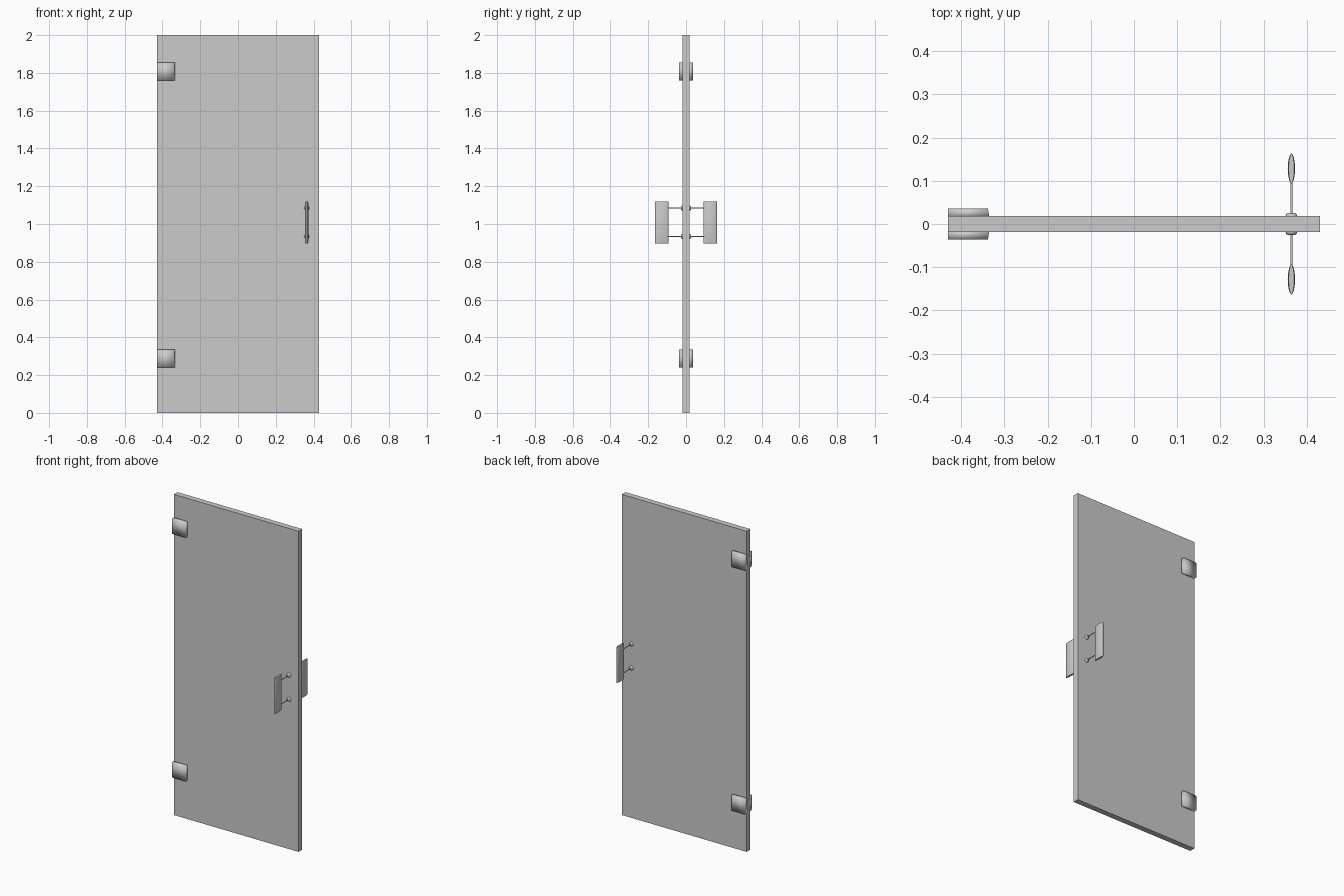
import bpy, bmesh, math

if "Cube" in bpy.data.objects:
    bpy.data.objects.remove(bpy.data.objects["Cube"])

PANEL_HALF = 0.018   # half thickness of the door leaf
HANDLE_X = 0.364


def make(name, bm, smooth=None):
    bmesh.ops.recalc_face_normals(bm, faces=bm.faces)
    me = bpy.data.meshes.new(name)
    bm.to_mesh(me)
    bm.free()
    ob = bpy.data.objects.new(name, me)
    bpy.context.collection.objects.link(ob)
    if smooth is not None:
        bpy.ops.object.select_all(action='DESELECT')
        ob.select_set(True)
        bpy.context.view_layer.objects.active = ob
        if smooth >= 180:
            bpy.ops.object.shade_smooth()
        else:
            bpy.ops.object.shade_smooth_by_angle(angle=math.radians(smooth))
    return ob


def loft(name, rings, smooth=None):
    """Skin a list of equal-length point rings and cap both ends."""
    bm = bmesh.new()
    vs = [[bm.verts.new(p) for p in r] for r in rings]
    n = len(rings[0])
    for a, b in zip(vs, vs[1:]):
        for i in range(n):
            j = (i + 1) % n
            bm.faces.new((a[i], a[j], b[j], b[i]))
    bm.faces.new(vs[0])
    bm.faces.new(vs[-1])
    return make(name, bm, smooth)


def rect(x0, x1, z0, z1, y):
    return [(x0, y, z0), (x1, y, z0), (x1, y, z1), (x0, y, z1)]


def circle(x, y, z, r, n=16):
    return [(x + r * math.cos(2 * math.pi * i / n), y,
             z + r * math.sin(2 * math.pi * i / n)) for i in range(n)]


# Door leaf
loft("door_panel", [rect(-0.43, 0.43, 0, 2, y) for y in (-PANEL_HALF, PANEL_HALF)])

for s, side in ((-1, "front"), (1, "back")):
    # Hinge plates, slightly tapered on the free edge
    for zc, level in ((0.288, "lower"), (1.808, "upper")):
        loft(f"hinge_{level}_{side}",
             [rect(-0.43, -0.334, zc - 0.048, zc + 0.048, s * (PANEL_HALF - 0.003)),
              rect(-0.43, -0.338, zc - 0.047, zc + 0.047, s * 0.036)], 180)

    # Lens-section grip
    def lens(z, k=1.0, n=24):
        pts = []
        for i in range(n):
            a = 2 * math.pi * i / n
            w = math.sin(a)
            pts.append((HANDLE_X + 0.0085 * k * math.copysign(abs(w) ** 1.2, w),
                        s * (0.128 + 0.035 * math.cos(a)), z))
        return pts
    loft(f"handle_grip_{side}",
         [lens(0.897, 0.75), lens(0.905), lens(1.112), lens(1.12, 0.75)], 40)

    # Stand-off rods with their mounting knobs
    for zc, level in ((0.934, "lower"), (1.084, "upper")):
        loft(f"handle_rod_{level}_{side}",
             [circle(HANDLE_X, s * y, zc, 0.0025, 12) for y in (0.015, 0.105)], 40)
        loft(f"handle_knob_{level}_{side}",
             [circle(HANDLE_X, s * y, zc, r) for y, r in
              ((0.014, 0.0135), (0.019, 0.0135), (0.023, 0.012), (0.0255, 0.008))], 40)
